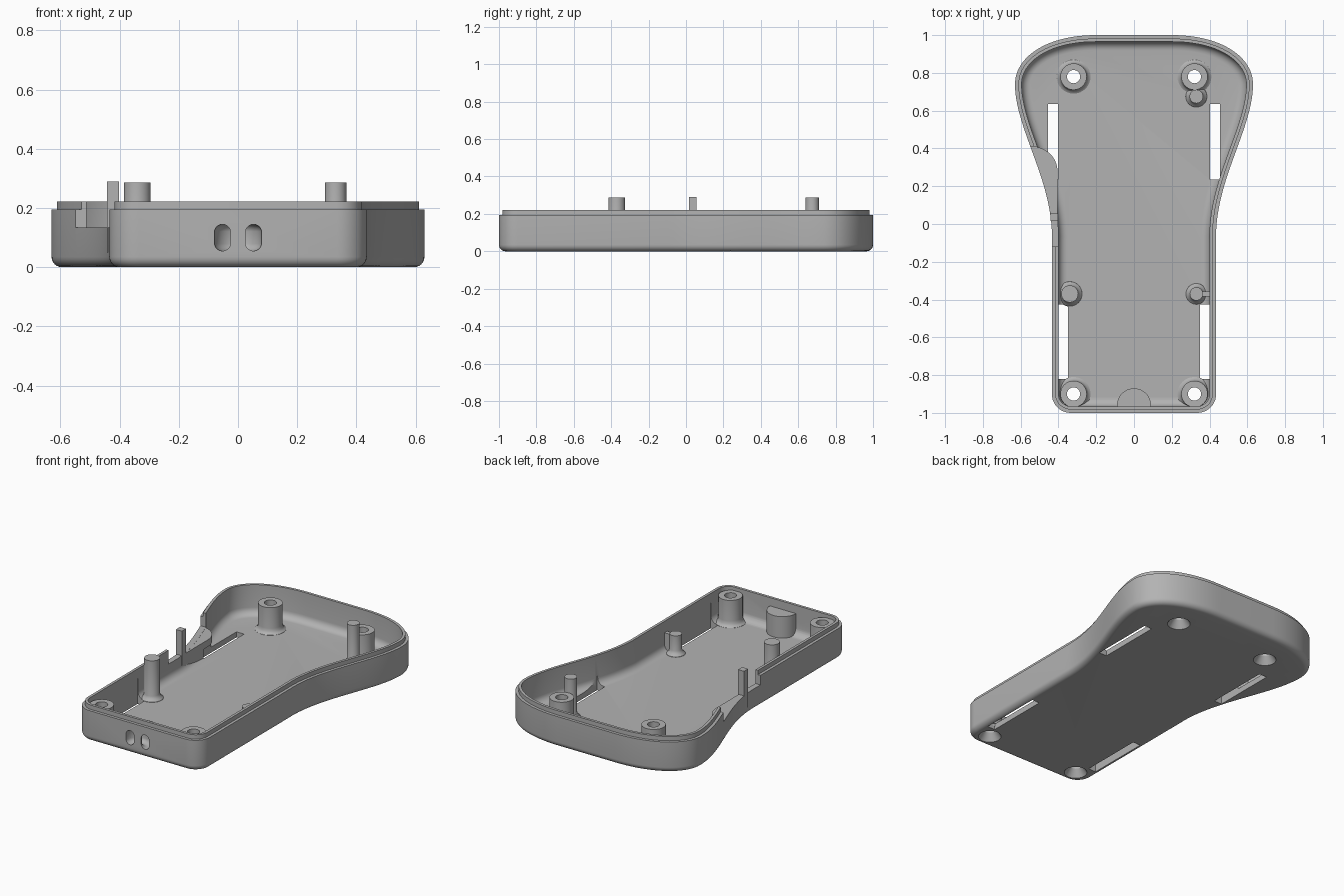
import bpy, bmesh
from math import sin, cos, pi
from mathutils import Vector
from mathutils.geometry import interpolate_bezier

if "Cube" in bpy.data.objects:
    bpy.data.objects.remove(bpy.data.objects["Cube"], do_unlink=True)

grey = bpy.data.materials.new("plain_grey")
grey.use_nodes = True
colour = (0.45, 0.45, 0.45, 1)
grey.diffuse_color = colour
grey.node_tree.nodes["Principled BSDF"].inputs["Base Color"].default_value = colour


def loft(name, rings, closed=False):
    """Skin a list of equal rings; cap the ends unless the rings close up."""
    bm = bmesh.new()
    loops = [[bm.verts.new(p) for p in ring] for ring in rings]
    n = len(loops[0])
    pairs = list(zip(loops, loops[1:]))
    if closed:
        pairs.append((loops[-1], loops[0]))
    for a, b in pairs:
        for i in range(n):
            j = (i + 1) % n
            bm.faces.new((a[i], a[j], b[j], b[i]))
    if not closed:
        bm.faces.new(loops[0])
        bm.faces.new(loops[-1])
    bmesh.ops.recalc_face_normals(bm, faces=bm.faces)
    mesh = bpy.data.meshes.new(name)
    bm.to_mesh(mesh)
    bm.free()
    mesh.materials.append(grey)
    obj = bpy.data.objects.new(name, mesh)
    bpy.context.collection.objects.link(obj)
    return obj


def prism(name, points, z0, z1):
    return loft(name, [[(x, y, z) for x, y in points] for z in (z0, z1)])


def box(name, x0, x1, y0, y1, z0, z1):
    return prism(name, [(x0, y0), (x1, y0), (x1, y1), (x0, y1)], z0, z1)


def lathe(name, x, y, profile, n=32):
    angles = [2 * pi * i / n for i in range(n)]
    return loft(name, [[(x + r * cos(a), y + r * sin(a), z) for a in angles]
                       for r, z in profile])


def cut(obj, cutters):
    for c in cutters:
        mod = obj.modifiers.new("cut", 'BOOLEAN')
        mod.operation, mod.solver, mod.object = 'DIFFERENCE', 'EXACT', c
    graph = bpy.context.evaluated_depsgraph_get()
    mesh = bpy.data.meshes.new_from_object(obj.evaluated_get(graph))
    obj.modifiers.clear()
    obj.data = mesh


# Plan outline: rounded front corner, straight grip, flared head
half = [Vector((0.335 + 0.1 * sin(a), -0.9 - 0.1 * cos(a)))
        for a in [pi / 2 * i / 10 for i in range(11)]]
flank = [(0.435, -0.1), (0.42, 0.22), (0.63, 0.50), (0.63, 0.74)]
crown = [(0.63, 0.74), (0.63, 0.88), (0.47, 1.0), (0.2, 1.0)]
half += [p.to_2d() for p in interpolate_bezier(*[Vector(p) for p in flank], 28)]
half += [p.to_2d() for p in interpolate_bezier(*[Vector(p) for p in crown], 24)][1:]
outline = half + [Vector((-p.x, p.y)) for p in reversed(half)]


def inset(d):
    result = []
    for i, p in enumerate(outline):
        before = (p - outline[i - 1]).normalized()
        after = (outline[(i + 1) % len(outline)] - p).normalized()
        t = (before + after).normalized()
        result.append(p + Vector((-t.y, t.x)) * d)
    return result


# Shell: rounded bottom edge, stepped rim, filleted inside floor
R, F, FLOOR = 0.035, 0.045, 0.035
section = [(R * (1 - sin(a)), R * (1 - cos(a)))
           for a in [pi / 2 * i / 6 for i in range(7)]]
section += [(0, 0.195), (0.018, 0.195), (0.018, 0.222), (R, 0.222)]
section += [(R + F * (1 - cos(a)), FLOOR + F * (1 - sin(a)))
            for a in [pi / 2 * i / 6 for i in range(7)]]
shell = loft("shell", [[(p.x, p.y, z) for p in inset(d)] for d, z in section])

# Screw bosses, with a flared foot
boss_profile = [(0.09, 0.02), (0.09, 0.036), (0.08, 0.042), (0.073, 0.053),
                (0.07, 0.07), (0.07, 0.2)]
hole_profile = [(0.068, -0.02), (0.065, 0.0), (0.035, 0.045), (0.035, 0.3)]
bosses, holes = [], []
for x in (-0.32, 0.32):
    for y, end in ((-0.9, "front"), (0.78, "back")):
        side = "left" if x > 0 else "right"
        bosses.append(lathe(f"{end}_{side}_screw_boss", x, y, boss_profile))
        holes.append(lathe("hole_cutter", x, y, hole_profile))

# Floor slots
slots = []
for s in (-1, 1):
    for x0, x1, y0, y1, top in ((0.402, 0.455, 0.235, 0.635, 0.09),
                                (0.35, 0.402, -0.82, -0.425, 0.16)):
        a, b = sorted((s * x0, s * x1))
        slots.append(box("slot_cutter", a, b, y0, y1, -0.05, top))

# Side button recess: lowered wall with a shelf behind it
notch = box("notch_cutter", -0.7, -0.395, -0.12, 0.41, 0.135, 0.4)
shelf_plan = [(p.x, p.y) for p in inset(0.012) if p.x < 0 and 0 < p.y < 0.405]
shelf_plan += [(-0.405, 0.0)]
shelf_plan += [(-0.54 + 0.135 * cos(a), 0.28 + 0.13 * sin(a))
               for a in [pi / 2 * i / 10 for i in range(11)]]
shelf = prism("button_shelf", shelf_plan, 0.025, 0.134)
post = box("button_post", -0.443, -0.402, 0.015, 0.055, 0.05, 0.29)

# Strap anchor: half-round block with a curved tunnel opening to the front
anchor_plan = [(0.09 * cos(a), -0.96 + 0.09 * sin(a))
               for a in [pi * i / 24 for i in range(25)]]
anchor_plan += [(-0.09, -0.98), (0.09, -0.98)]
anchor = prism("strap_anchor", anchor_plan, 0.025, 0.17)
w = 0.0275
stadium = [(0.0525 + w * cos(a), (0.1175 if a < pi else 0.0825) + w * sin(a))
           for a in [2 * pi * (i + 0.5) / 24 for i in range(24)]]
tunnel = loft("tunnel_cutter", [[(r * cos(a), -1.0 + r * sin(a), z) for r, z in stadium]
                                for a in [2 * pi * i / 32 for i in range(32)]], closed=True)

# Locating pins
pins = []
for name, x, y, r, top in (("front_right_pin", -0.34, -0.37, 0.045, 0.287),
                           ("front_left_pin", 0.33, -0.37, 0.035, 0.16),
                           ("back_left_pin", 0.33, 0.675, 0.036, 0.287)):
    pins.append(lathe(name, x, y, [(r + 0.022, 0.025), (r + 0.02, 0.037), (r + 0.006, 0.05),
                                   (r, 0.065), (r, top)]))
rib = box("pin_rib", 0.33, 0.41, -0.383, -0.357, 0.03, 0.15)

# Apply all cuts, then drop the cutters
cut(shell, holes + slots + [notch, tunnel])
cut(shelf, slots)
cut(anchor, [tunnel])
for b, h in zip(bosses, holes):
    cut(b, [h])
for c in holes + slots + [notch, tunnel]:
    bpy.data.objects.remove(c, do_unlink=True)

# Smooth shading with sharp edges kept
bpy.ops.object.select_all(action='DESELECT')
for obj in [shell, shelf, post, anchor, rib] + bosses + pins:
    obj.select_set(True)
bpy.context.view_layer.objects.active = shell
bpy.ops.object.shade_smooth_by_angle(angle=pi / 6)
